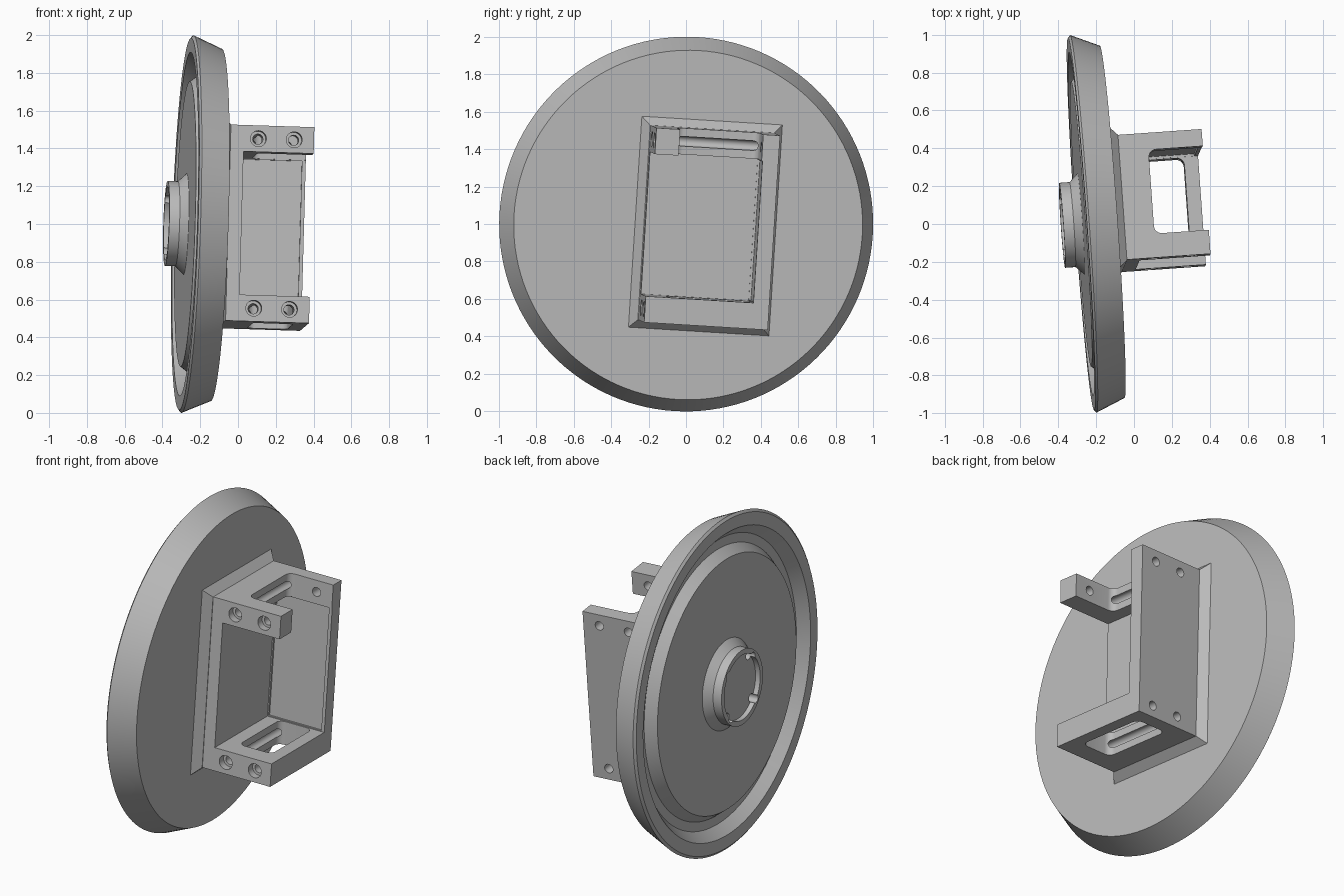
import bpy, bmesh, math
from mathutils import Matrix, Vector

if "Cube" in bpy.data.objects:
    bpy.data.objects.remove(bpy.data.objects["Cube"])

grey = bpy.data.materials.new("plain_grey")
grey.use_nodes = True
grey.diffuse_color = (0.5, 0.5, 0.5, 1)
grey.node_tree.nodes["Principled BSDF"].inputs["Base Color"].default_value = (0.5, 0.5, 0.5, 1)

# Assembly frame: x runs along the wheel axis, tilted slightly in the world
axis = Vector((1, 0.07, -0.032)).normalized()
up = Vector((0.034, 0.064, 0.997))
up = (up - axis * up.dot(axis)).normalized()
side = up.cross(axis)
FRAME = Matrix((axis, side, up)).transposed().to_4x4()
FRAME.translation = (-0.28, 0, 1)


def make(name, bm):
    bmesh.ops.recalc_face_normals(bm, faces=bm.faces)
    mesh = bpy.data.meshes.new(name)
    bm.to_mesh(mesh)
    bm.free()
    mesh.materials.append(grey)
    obj = bpy.data.objects.new(name, mesh)
    bpy.context.collection.objects.link(obj)
    obj.matrix_world = FRAME
    return obj


def box(name, x, y, z, radius=0):
    bm = bmesh.new()
    bmesh.ops.create_cube(bm, size=1)
    for v in bm.verts:
        v.co = [(a + b) / 2 + c * (b - a) for c, (a, b) in zip(v.co, (x, y, z))]
    if radius:
        edges = [e for e in bm.edges if abs(e.verts[0].co.z - e.verts[1].co.z) > 1e-4]
        bmesh.ops.bevel(bm, geom=edges, offset=radius, segments=6, profile=0.5, affect='EDGES')
    return make(name, bm)


def rod(name, direction, radius, start, end, a, b, sides=32):
    # Cylinder along local x (a, b = y, z) or along local y (a, b = x, z)
    bm = bmesh.new()
    bmesh.ops.create_cone(bm, cap_ends=True, segments=sides, radius1=radius,
                          radius2=radius, depth=end - start)
    mid = (start + end) / 2
    if direction == 'X':
        m = Matrix.Translation((mid, a, b)) @ Matrix.Rotation(math.pi / 2, 4, 'Y')
    else:
        m = Matrix.Translation((a, mid, b)) @ Matrix.Rotation(math.pi / 2, 4, 'X')
    bm.transform(m)
    return make(name, bm)


def lathe(name, profile, sides):
    bm = bmesh.new()
    verts = [bm.verts.new((x, 0, r)) for x, r in profile]
    edges = [bm.edges.new(p) for p in zip(verts, verts[1:])]
    bmesh.ops.spin(bm, geom=verts + edges, cent=(0, 0, 0), axis=(1, 0, 0),
                   angle=2 * math.pi, steps=sides, use_merge=True)
    bmesh.ops.remove_doubles(bm, verts=bm.verts, dist=1e-5)
    return make(name, bm)


def carve(obj, cutters):
    for c in cutters:
        c.hide_render = True
        mod = obj.modifiers.new("cut", 'BOOLEAN')
        mod.operation = 'DIFFERENCE'
        mod.solver = 'EXACT'
        mod.object = c
    bpy.context.view_layer.update()
    evaluated = obj.evaluated_get(bpy.context.evaluated_depsgraph_get())
    result = bpy.data.meshes.new_from_object(evaluated)
    obj.modifiers.clear()
    obj.data = result
    for c in cutters:
        bpy.data.objects.remove(c)


def smooth(obj):
    bpy.ops.object.select_all(action='DESELECT')
    obj.select_set(True)
    bpy.context.view_layer.objects.active = obj
    bpy.ops.object.shade_smooth_by_angle(angle=math.radians(25))


# Wheel: hub, flush web, ring groove, tapered rim and blind bore
wheel = lathe("wheel", [
    (-0.07, 0), (-0.07, 0.195), (-0.1, 0.195), (-0.1, 0.225), (-0.045, 0.225),
    (0, 0.268), (0, 0.755), (0.06, 0.8), (0.06, 0.855), (0, 0.91), (0, 0.985),
    (0.012, 1), (0.165, 0.933), (0.165, 0.243), (-0.01, 0.243), (-0.01, 0)], 128)
bolts = []
for i in range(4):
    t = math.pi / 4 + i * math.pi / 2
    bolts.append(rod("bolt_cut", 'X', 0.025, -0.15, 0.05,
                     0.188 * math.cos(t), 0.188 * math.sin(t)))
carve(wheel, bolts)

# Chamfered skirt between wheel and bracket
skirt = box("bracket_skirt", (0.164, 0.212), (-0.285, 0.47), (-0.565, 0.565))
for v in skirt.data.vertices:
    if v.co.x > 0.2:
        v.co.y += 0.045 if v.co.y < 0 else -0.045
        v.co.z += 0.045 if v.co.z < 0 else -0.045
carve(skirt, [rod("bore_cut", 'X', 0.243, 0.1, 0.4, 0, 0, 128)])

# Bracket: base plate, side wall and two arms carved from one block
bracket = box("bracket", (0.166, 0.655), (-0.237, 0.425), (-0.52, 0.52))
cuts = [
    box("middle_cut", (0.283, 1), (-0.6, 0.34), (-0.38, 0.38)),
    box("panel_cut", (0.29, 0.635), (0.2, 0.352), (-0.375, 0.375)),
    box("upper_window_cut", (0.367, 0.9), (-0.11, 0.335), (0.3, 0.7), 0.04),
    box("lower_window_cut", (0.367, 0.58), (-0.11, 0.335), (-0.7, -0.3), 0.04),
    rod("bore_cut", 'X', 0.243, 0.1, 0.4, 0, 0, 128),
]
# Clamp holes with counterbores, through blocks and wall
for z in (-0.45, 0.45):
    for x in (0.36, 0.55):
        cuts.append(rod("hole_cut", 'Y', 0.027, -0.4, 0.6, x, z))
        cuts.append(rod("counterbore_cut", 'Y', 0.042, -0.4, -0.19, x, z))
carve(bracket, cuts)

for part in (wheel, skirt, bracket):
    smooth(part)
